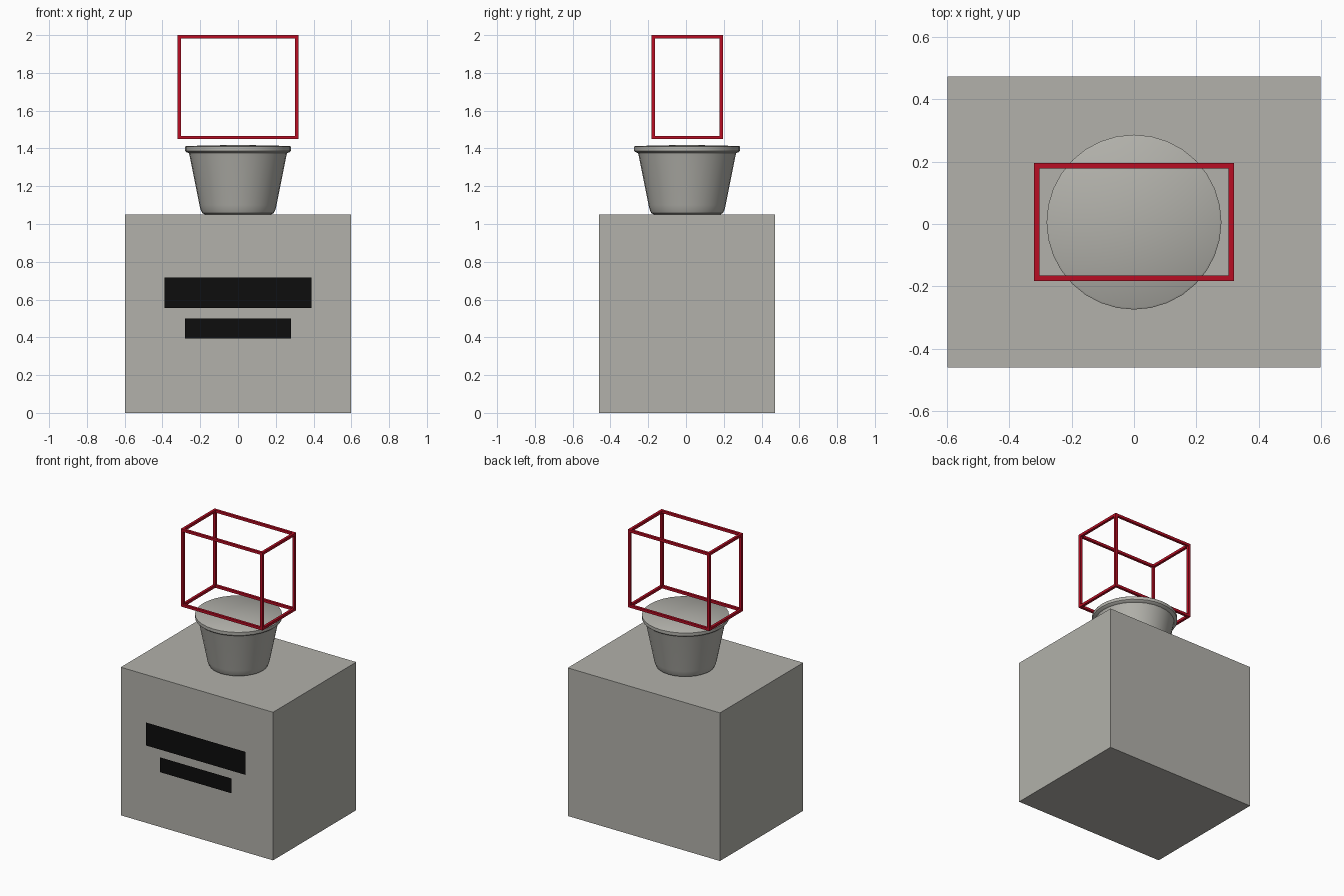
import bpy, bmesh, math
from mathutils import Matrix

cube = bpy.data.objects.get("Cube")
if cube:
    bpy.data.objects.remove(cube, do_unlink=True)

CY = 0.006  # depth centre of the solid parts


def material(name, rgb):
    m = bpy.data.materials.new(name)
    m.use_nodes = True
    m.diffuse_color = (*rgb, 1)
    bsdf = next(n for n in m.node_tree.nodes if n.type == 'BSDF_PRINCIPLED')
    bsdf.inputs["Base Color"].default_value = (*rgb, 1)
    return m


grey = material("warm grey", (0.445, 0.44, 0.405))
black = material("black", (0.004, 0.004, 0.004))
red = material("deep red", (0.48, 0.004, 0.017))


def make_object(name, bm, mat):
    mesh = bpy.data.meshes.new(name)
    bm.to_mesh(mesh)
    bm.free()
    mesh.materials.append(mat)
    obj = bpy.data.objects.new(name, mesh)
    bpy.context.collection.objects.link(obj)
    return obj


def add_box(bm, centre, size):
    bmesh.ops.create_cube(bm, size=1, matrix=Matrix.Translation(centre) @ Matrix.Diagonal((*size, 1)))


# Pedestal block
bm = bmesh.new()
add_box(bm, (0, CY, 0.525), (1.194, 0.932, 1.05))
make_object("pedestal", bm, grey)

# Flat panels floating just ahead of the pedestal front
for name, half_w, z0, z1 in (("upper_panel", 0.39, 0.555, 0.718),
                             ("lower_panel", 0.28, 0.395, 0.5)):
    bm = bmesh.new()
    bm.faces.new([bm.verts.new((x, -0.472, z)) for x, z in
                  ((-half_w, z0), (half_w, z0), (half_w, z1), (-half_w, z1))])
    make_object(name, bm, black)

# Lidded cup, a lathed profile of (radius, height)
profile = [(0, 1.05), (0.175, 1.05), (0.19, 1.058), (0.199, 1.078), (0.204, 1.1),
           (0.255, 1.355), (0.26, 1.375), (0.272, 1.38), (0.28, 1.387),
           (0.28, 1.409), (0.274, 1.413), (0, 1.419)]
bm = bmesh.new()
pts = [bm.verts.new((r, 0, z)) for r, z in profile]
edges = [bm.edges.new(pair) for pair in zip(pts, pts[1:])]
bmesh.ops.spin(bm, geom=pts + edges, cent=(0, 0, 0), axis=(0, 0, 1),
               angle=math.tau, steps=32, use_duplicate=False)
bmesh.ops.remove_doubles(bm, verts=bm.verts, dist=1e-4)
bmesh.ops.recalc_face_normals(bm, faces=bm.faces)
cup = make_object("cup", bm, grey)
cup.location.y = CY
bpy.ops.object.select_all(action='DESELECT')
cup.select_set(True)
bpy.context.view_layer.objects.active = cup
bpy.ops.object.shade_smooth_by_angle(angle=math.radians(35))

# Open box frame: four posts, with rails fitted between them
T = 0.018
HX, HY, Z0, Z1 = 0.32, 0.189, 1.449, 2.0
ax, ay = HX - T / 2, HY - T / 2
bm = bmesh.new()
for sx in (-1, 1):
    for sy in (-1, 1):
        add_box(bm, (sx * ax, CY + sy * ay, (Z0 + Z1) / 2), (T, T, Z1 - Z0))
for z in (Z0 + T / 2, Z1 - T / 2):
    for s in (-1, 1):
        add_box(bm, (0, CY + s * ay, z), (2 * (HX - T), T, T))
        add_box(bm, (s * ax, CY, z), (T, 2 * (HY - T), T))
make_object("wire_frame", bm, red)
